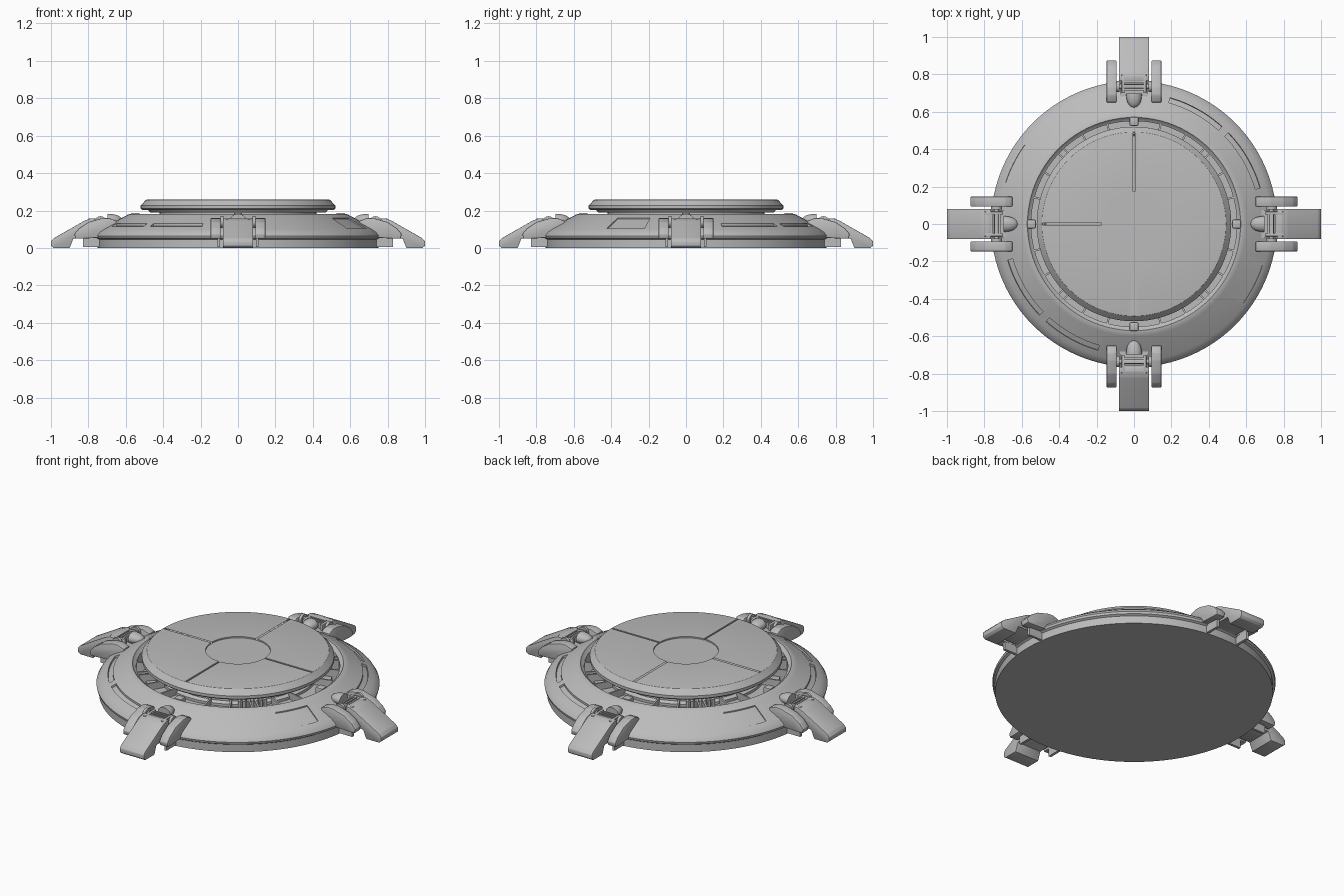
import bpy, bmesh
from math import cos, sin, pi, radians
from mathutils import Matrix

old = bpy.data.objects.get("Cube")
if old:
    bpy.data.objects.remove(old, do_unlink=True)

grey = bpy.data.materials.new("plain grey")
grey.use_nodes = True
grey.diffuse_color = (0.5, 0.5, 0.5, 1)
grey.node_tree.nodes["Principled BSDF"].inputs["Base Color"].default_value = (0.5, 0.5, 0.5, 1)


def finish(name, bm, turn=0, angle=30):
    """Turn a bmesh into a shaded object, rotated about the vertical axis."""
    bmesh.ops.recalc_face_normals(bm, faces=bm.faces)
    bm.transform(Matrix.Rotation(radians(turn), 4, 'Z'))
    me = bpy.data.meshes.new(name)
    bm.to_mesh(me)
    bm.free()
    me.materials.append(grey)
    ob = bpy.data.objects.new(name, me)
    bpy.context.collection.objects.link(ob)
    smooth(ob, angle)
    return ob


def smooth(ob, angle=30):
    bpy.ops.object.select_all(action='DESELECT')
    ob.select_set(True)
    bpy.context.view_layer.objects.active = ob
    bpy.ops.object.shade_smooth_by_angle(angle=radians(angle))


def sweep(name, profile, start=0, end=360, steps=96):
    """Sweep a closed (radius, z) profile round the z axis."""
    bm = bmesh.new()
    full = end - start == 360
    rings = []
    for i in range(steps if full else steps + 1):
        a = radians(start + (end - start) * i / steps)
        rings.append([bm.verts.new((r * cos(a), r * sin(a), z)) for r, z in profile])
    pairs = list(zip(rings, rings[1:]))
    if full:
        pairs.append((rings[-1], rings[0]))
    n = len(profile)
    for p, q in pairs:
        for j in range(n):
            k = (j + 1) % n
            bm.faces.new((p[j], q[j], q[k], p[k]))
    if not full:
        bm.faces.new(rings[0])
        bm.faces.new(rings[-1])
    bmesh.ops.remove_doubles(bm, verts=bm.verts, dist=1e-5)
    return finish(name, bm)


def prism(name, profile, y0, y1, turn=0, bevel=0.0):
    """Extrude an (x, z) profile along y."""
    bm = bmesh.new()
    face = bm.faces.new([bm.verts.new((x, y0, z)) for x, z in profile])
    out = bmesh.ops.extrude_face_region(bm, geom=[face])
    moved = [v for v in out["geom"] if isinstance(v, bmesh.types.BMVert)]
    bmesh.ops.translate(bm, verts=moved, vec=(0, y1 - y0, 0))
    if bevel:
        bmesh.ops.bevel(bm, geom=bm.edges[:], offset=bevel, segments=2, affect='EDGES', profile=0.5)
    return finish(name, bm, turn)


def box(name, x0, x1, y0, y1, z0, z1, turn=0, bevel=0.0):
    return prism(name, [(x0, z0), (x1, z0), (x1, z1), (x0, z1)], y0, y1, turn, bevel)


def rod(name, x, z, radius, y0, y1, turn):
    """Cylinder lying along y."""
    return prism(name, [(x + radius * cos(i * pi / 8), z + radius * sin(i * pi / 8))
                        for i in range(16)], y0, y1, turn)


def cut(ob, cutter):
    mod = ob.modifiers.new("cut", 'BOOLEAN')
    mod.operation = 'DIFFERENCE'
    mod.object = cutter
    cutter.hide_render = True
    bpy.context.view_layer.objects.active = ob
    bpy.ops.object.modifier_apply(modifier=mod.name)
    bpy.data.objects.remove(cutter, do_unlink=True)


# Base ring with sloped top and open inner channel
base = sweep("base_ring", [(0, 0), (0.75, 0), (0.75, 0.045), (0.762, 0.052), (0.765, 0.065),
                           (0.755, 0.082), (0.73, 0.1), (0.60, 0.172), (0.585, 0.18),
                           (0.57, 0.182), (0.562, 0.172), (0.55, 0.165), (0.55, 0.1), (0, 0.1)])


def slope(r):
    return 0.1 + (0.73 - r) * 0.072 / 0.13


def slope_cutter(r0, r1, a0, a1, depth):
    return sweep("cutter", [(r0, slope(r0) - depth), (r1, slope(r1) - depth),
                            (r1 + 0.01, slope(r1) + 0.03), (r0, slope(r0) + 0.03)], a0, a1, 12)


# Slots and panels in the slope, repeated on the opposite side
for side in (0, 180):
    cut(base, slope_cutter(0.675, 0.70, side + 16, side + 44, 0.012))
    cut(base, slope_cutter(0.675, 0.70, side + 48, side + 74, 0.012))
    cut(base, slope_cutter(0.62, 0.72, side - 36, side - 18, 0.007))
smooth(base)

# Raised disc on a narrower turntable
disc = sweep("top_disc", [(0, 0.19), (0.47, 0.19), (0.48, 0.202), (0.51, 0.202), (0.52, 0.21),
                          (0.52, 0.227), (0.492, 0.257), (0.488, 0.258), (0, 0.258)])
cut(disc, sweep("cutter", [(0, 0.25), (0.175, 0.25), (0.175, 0.3), (0, 0.3)]))
for i in range(4):
    cut(disc, box("cutter", 0.17, 0.487, -0.005, 0.005, 0.25, 0.3, i * 90))
smooth(disc)
sweep("turntable", [(0, 0.09), (0.44, 0.09), (0.44, 0.14), (0.42, 0.15), (0.42, 0.195), (0, 0.195)])
sweep("channel_step", [(0.43, 0.09), (0.51, 0.09), (0.51, 0.125), (0.43, 0.125)])

# Channel ribs and turntable teeth
for i in range(4):
    for a in (15, 30, 43, 47, 60, 75):
        box("channel_rib", 0.43, 0.558, -0.005, 0.005, 0.09, 0.165, i * 90 + a)
    for k in range(7):
        box("turntable_tooth", 0.42, 0.455, -0.008, 0.008, 0.12, 0.165, i * 90 + 36 + k * 3)

# Four outrigger legs
leg = [(0.90, 0), (0.985, 0), (1.0, 0.012), (1.0, 0.035), (0.985, 0.052), (0.82, 0.146),
       (0.79, 0.157), (0.765, 0.157), (0.765, 0.05), (0.88, 0.05)]
cheek = [(0.65, 0.06), (0.83, 0.05), (0.87, 0.05), (0.875, 0.075), (0.85, 0.105),
         (0.80, 0.138), (0.73, 0.158), (0.69, 0.16), (0.65, 0.145)]
for i in range(4):
    t = i * 90
    prism("foot_leg", leg, -0.08, 0.08, t, 0.003)
    box("leg_root", 0.66, 0.78, -0.075, 0.075, 0.05, 0.125, t)
    for s in (-1, 1):
        prism("side_cheek", cheek, s * 0.093, s * 0.147, t, 0.005)
        box("cheek_foot", 0.74, 0.83, s * 0.095, s * 0.11, 0.005, 0.06, t)
        rod("hinge_bolt", 0.735, 0.14, 0.03, s * 0.078, s * 0.094, t)
        box("hinge_arm", 0.70, 0.80, s * 0.05, s * 0.066, 0.1, 0.158, t, 0.003)
    rod("hinge_pin", 0.735, 0.14, 0.014, -0.09, 0.09, t)
    for x in (0.72, 0.74, 0.76):
        box("hinge_slat", x - 0.005, x + 0.005, -0.05, 0.05, 0.11, 0.158, t)
    # Rounded nose pointing inward from the hinge
    bm = bmesh.new()
    bmesh.ops.create_uvsphere(bm, u_segments=20, v_segments=12, radius=1)
    bmesh.ops.bisect_plane(bm, geom=bm.verts[:] + bm.edges[:] + bm.faces[:],
                           plane_co=(0.1, 0, 0), plane_no=(1, 0, 0), clear_outer=True)
    bmesh.ops.holes_fill(bm, edges=bm.edges[:])
    bm.transform(Matrix.Translation((0.69, 0, 0.15)) @ Matrix.Diagonal((0.07, 0.042, 0.032, 1)))
    finish("hinge_nose", bm, t)
    # Clamp on the inner rim
    box("rim_clamp", 0.525, 0.572, -0.023, 0.023, 0.1, 0.188, t, 0.006)
